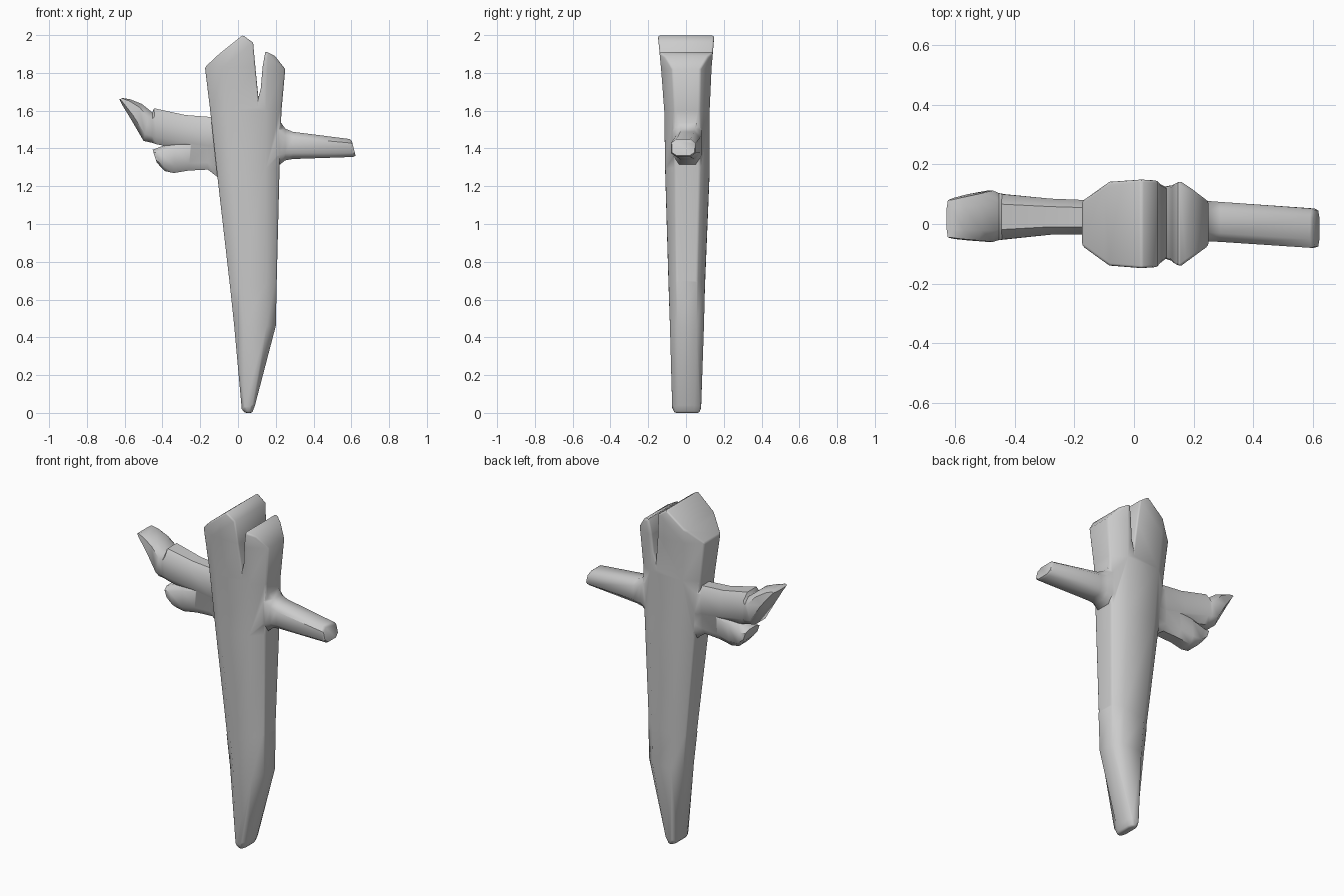
import bpy, bmesh
from mathutils import Vector


def new_object(name, bm):
    bmesh.ops.recalc_face_normals(bm, faces=bm.faces)
    me = bpy.data.meshes.new(name)
    bm.to_mesh(me)
    bm.free()
    ob = bpy.data.objects.new(name, me)
    bpy.context.collection.objects.link(ob)
    return ob


def loft(name, sections, cu=0.22, cy=0.22):
    """Skin chamfered rectangles; section = (ax, az, bx, bz, y_front, y_back)."""
    bm = bmesh.new()
    rings = []
    shape = [(cu, 0), (1 - cu, 0), (1, cy), (1, 1 - cy),
             (1 - cu, 1), (cu, 1), (0, 1 - cy), (0, cy)]
    for ax, az, bx, bz, y0, y1 in sections:
        rings.append([bm.verts.new((ax + (bx - ax) * u, y0 + (y1 - y0) * v,
                                    az + (bz - az) * u)) for u, v in shape])
    for r, s in zip(rings, rings[1:]):
        for i in range(8):
            j = (i + 1) % 8
            bm.faces.new((r[i], r[j], s[j], s[i]))
    bm.faces.new(rings[0])
    bm.faces.new(rings[-1])
    return new_object(name, bm)


def apply_mod(ob, kind, **settings):
    m = ob.modifiers.new(kind, kind)
    for k, v in settings.items():
        setattr(m, k, v)
    bpy.ops.object.select_all(action='DESELECT')
    bpy.context.view_layer.objects.active = ob
    ob.select_set(True)
    bpy.ops.object.modifier_apply(modifier=m.name)


def combine(ob, other, op):
    apply_mod(ob, 'BOOLEAN', operation=op, object=other, solver='EXACT')
    bpy.data.objects.remove(other)


# Tapered trunk from the point up past the head
trunk = loft("wooden_stake", [
    (0.035, 0.0, 0.075, 0.0, -0.06, 0.07),
    (0.02, 0.02, 0.09, 0.04, -0.073, 0.08),
    (-0.02, 0.46, 0.2, 0.46, -0.085, 0.095),
    (-0.04, 0.65, 0.205, 0.7, -0.092, 0.1),
    (-0.11, 1.26, 0.22, 1.3, -0.11, 0.125),
    (-0.147, 1.6, 0.23, 1.6, -0.115, 0.125),
    (-0.175, 1.83, 0.25, 1.82, -0.132, 0.135),
    (-0.18, 2.06, 0.26, 2.06, -0.155, 0.155)])

# Cutter that splinters the head into two prongs
outline = [(-0.4, 1.7), (-0.175, 1.83), (-0.1, 1.9), (0.025, 2.0), (0.08, 1.96),
           (0.093, 1.82), (0.108, 1.67), (0.121, 1.72), (0.13, 1.83),
           (0.145, 1.915), (0.195, 1.89), (0.25, 1.82), (0.4, 1.65),
           (0.4, 2.3), (-0.4, 2.3)]
bm = bmesh.new()
face = bm.faces.new([bm.verts.new((x, -0.4, z)) for x, z in outline])
ext = bmesh.ops.extrude_face_region(bm, geom=[face])
bmesh.ops.translate(bm, vec=Vector((0, 0.8, 0)),
                    verts=[g for g in ext["geom"] if isinstance(g, bmesh.types.BMVert)])
combine(trunk, new_object("head_cutter", bm), 'DIFFERENCE')
apply_mod(trunk, 'BEVEL', width=0.014, segments=2, limit_method='ANGLE', angle_limit=0.9)

# Right arm, flared where it meets the trunk
right_arm = loft("right_arm", [
    (0.12, 1.29, 0.12, 1.57, -0.075, 0.09),
    (0.222, 1.315, 0.222, 1.545, -0.07, 0.085),
    (0.25, 1.337, 0.25, 1.505, -0.058, 0.077),
    (0.29, 1.344, 0.29, 1.488, -0.06, 0.074),
    (0.61, 1.355, 0.59, 1.45, -0.08, 0.052),
    (0.622, 1.362, 0.603, 1.44, -0.075, 0.045)])

# Left arm: upper and lower splinters
upper_splinter = loft("upper_splinter", [
    (-0.05, 1.36, -0.05, 1.565, -0.042, 0.085),
    (-0.16, 1.37, -0.15, 1.567, -0.036, 0.08),
    (-0.28, 1.39, -0.28, 1.577, -0.036, 0.085),
    (-0.43, 1.422, -0.445, 1.613, -0.052, 0.1),
    (-0.455, 1.43, -0.453, 1.59, -0.054, 0.104),
    (-0.5, 1.44, -0.465, 1.6, -0.06, 0.112),
    (-0.57, 1.56, -0.51, 1.636, -0.055, 0.1),
    (-0.613, 1.63, -0.57, 1.66, -0.05, 0.088),
    (-0.628, 1.66, -0.61, 1.667, -0.045, 0.08)])
lower_splinter = loft("lower_splinter", [
    (-0.03, 1.2, -0.03, 1.46, -0.04, 0.08),
    (-0.11, 1.25, -0.11, 1.46, -0.039, 0.079),
    (-0.16, 1.288, -0.16, 1.46, -0.033, 0.076),
    (-0.26, 1.283, -0.25, 1.46, -0.033, 0.08),
    (-0.34, 1.27, -0.33, 1.44, -0.04, 0.088),
    (-0.388, 1.28, -0.42, 1.405, -0.046, 0.092),
    (-0.43, 1.325, -0.452, 1.393, -0.043, 0.088)])

# Fuse everything into one piece and shade softly
for part in (right_arm, upper_splinter, lower_splinter):
    combine(trunk, part, 'UNION')
bpy.ops.object.select_all(action='DESELECT')
bpy.context.view_layer.objects.active = trunk
trunk.select_set(True)
bpy.ops.object.shade_smooth_by_angle(angle=0.85)
